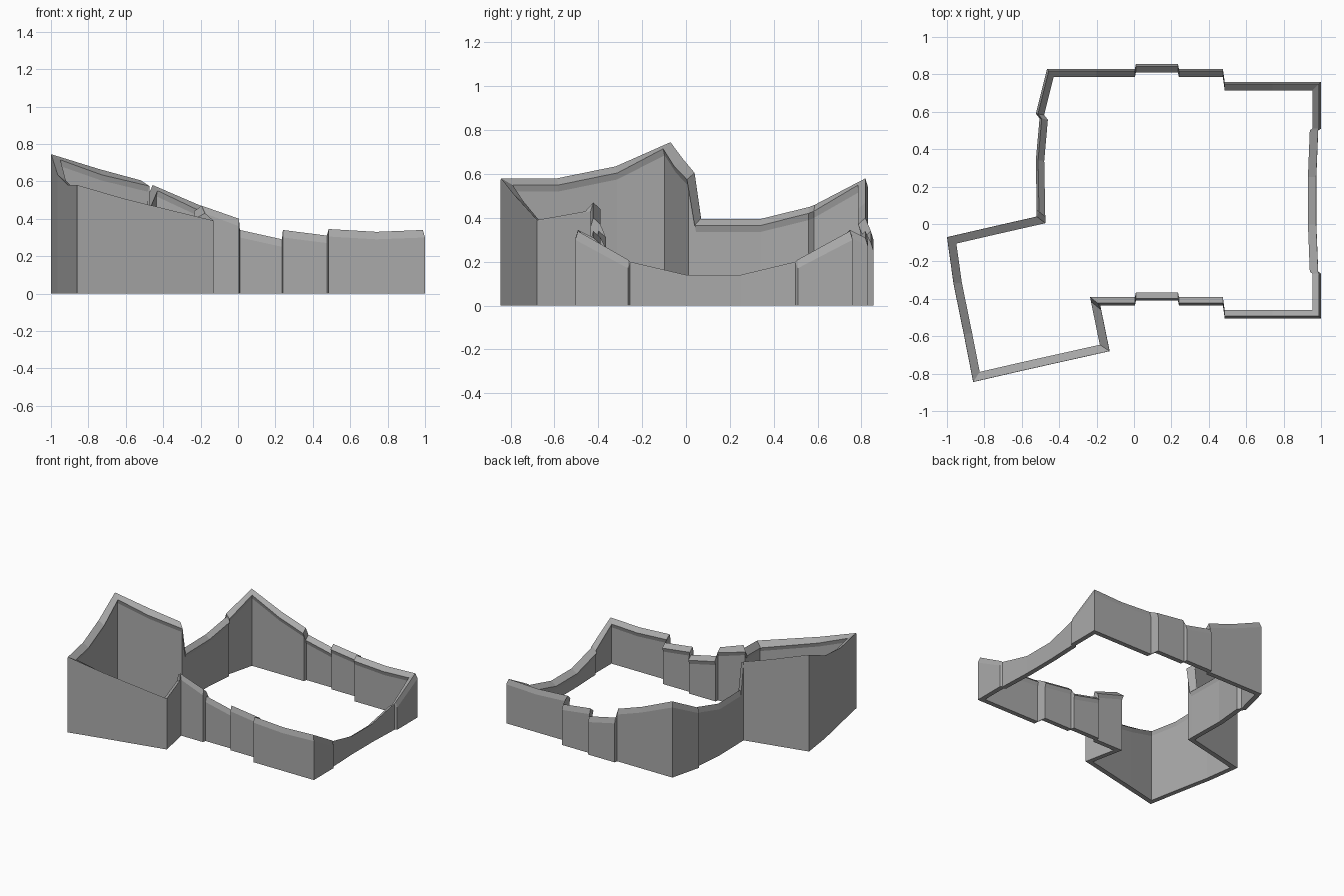
import bpy
import bmesh
from mathutils import Vector

cube = bpy.data.objects.get("Cube")
if cube:
    bpy.data.objects.remove(cube)

stone = bpy.data.materials.new("grey stone")
stone.use_nodes = True
grey = (0.4, 0.4, 0.4, 1)
stone.diffuse_color = grey
stone.node_tree.nodes["Principled BSDF"].inputs["Base Color"].default_value = grey

THICK = 0.045


def shift(run, dy):
    """Copy a stretch of side wall to the opposite side."""
    return [(x, y + dy, h) for x, y, h in reversed(run)]


# Stretches of wall: outer foot x, y and ridge height, counterclockwise
recess = [(0.01, -0.41, 0.34), (0.235, -0.41, 0.29)]
panel = [(0.24, -0.435, 0.34), (0.475, -0.435, 0.31)]
end_panel = [(0.485, -0.505, 0.345), (0.74, -0.505, 0.33), (1, -0.505, 0.34)]
side = [recess, panel, end_panel]

tower_front = [(-0.86, -0.845, 0.58), (-0.6, -0.785, 0.505),
               (-0.13, -0.68, 0.39), (-0.175, -0.46, 0.43)]
near_stub = [(-0.18, -0.435, 0.47), (0.005, -0.435, 0.4)]
east_low = [(0.985, -0.255, 0.2), (0.975, 0, 0.14), (0.975, 0.25, 0.14), (0.985, 0.5, 0.2)]
far_stub = [(0.005, 0.83, 0.4), (-0.2, 0.83, 0.47), (-0.465, 0.83, 0.58), (-0.525, 0.59, 0.46)]
west_low = [(-0.505, 0.565, 0.45), (-0.525, 0.34, 0.395), (-0.52, 0.075, 0.395)]
tower_back = [(-0.52, 0.04, 0.605), (-0.74, -0.01, 0.665), (-1, -0.07, 0.745),
              (-0.965, -0.32, 0.635), (-0.91, -0.59, 0.58)]

# Each run pairs its points with whether the coping has an outer bevel
runs = [(tower_front, False), (near_stub, True)]
runs += [(r, True) for r in side]
runs[-1][0].append((1, -0.265, 0.21))
runs.append((east_low, False))
far = [shift(r, 1.265) for r in (end_panel[:3], panel, recess)]
far[0].insert(0, (1, 0.51, 0.21))
runs += [(r, True) for r in far]
runs += [(far_stub, True), (west_low, True), (tower_back, False)]


def flat_direction(a, b):
    return (Vector(b[:2]) - Vector(a[:2])).normalized()


def mitre(before, after):
    """Inward offset that keeps the wall thickness through a corner."""
    n1, n2 = (Vector((-d.y, d.x)) for d in (before, after))
    return (n1 + n2) / (1 + n1.dot(n2))


def section(point, inward, bevel):
    """Wall cross-section: foot, bevelled ridge, sloped coping and undercut."""
    x, y, h = point
    chamfer, ridge = (0.04, 0.012) if bevel else (0.005, 0.001)
    profile = [(0, 0), (0, h - chamfer), (ridge, h), (THICK, h - 0.03),
               (THICK - 0.009, h - 0.06), (THICK - 0.009, 0)]
    return [(x + inward.x * d, y + inward.y * d, z) for d, z in profile]


# Sweep the section around the whole enclosure; steps join neighbouring runs
bm = bmesh.new()
rings = []
for i, (run, bevel) in enumerate(runs):
    previous = runs[i - 1][0]
    following = runs[(i + 1) % len(runs)][0]
    for j, point in enumerate(run):
        into = flat_direction(run[j - 1], point) if j else flat_direction(*previous[-2:])
        out = flat_direction(point, run[j + 1]) if j + 1 < len(run) else flat_direction(*following[:2])
        # the tower's last stretch continues straight into its front corner
        if run is tower_back and j + 1 == len(run):
            out = flat_direction(point, tower_front[0])
        if run is tower_front and j == 0:
            into = flat_direction(tower_back[-1], point)
        rings.append([bm.verts.new(v) for v in section(point, mitre(into, out), bevel)])

for i, ring in enumerate(rings):
    nxt = rings[(i + 1) % len(rings)]
    for k in range(len(ring)):
        m = (k + 1) % len(ring)
        bm.faces.new((ring[k], nxt[k], nxt[m], ring[m]))
bmesh.ops.recalc_face_normals(bm, faces=bm.faces)

mesh = bpy.data.meshes.new("enclosure_wall")
bm.to_mesh(mesh)
bm.free()
mesh.materials.append(stone)
wall = bpy.data.objects.new("enclosure_wall", mesh)
bpy.context.collection.objects.link(wall)
